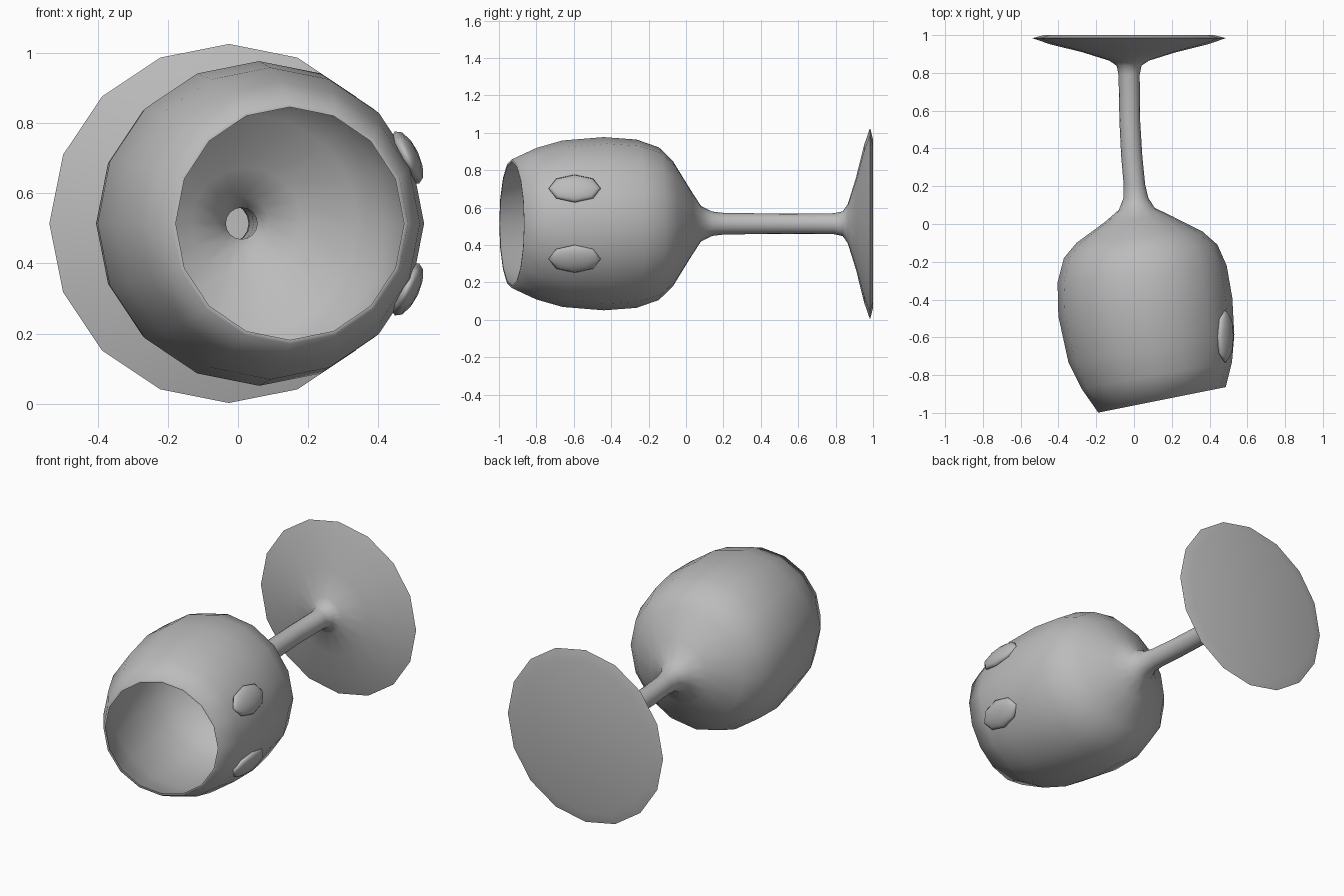
import bpy
import bmesh
from math import cos, sin, pi, radians

SIDES = 16
MID_Z = 0.514   # height of the goblet's long axis
WALL = 0.02     # glass thickness

if "Cube" in bpy.data.objects:
    bpy.data.objects.remove(bpy.data.objects["Cube"])

grey = bpy.data.materials.new("plain_grey")
grey.use_nodes = True
colour = (0.5, 0.5, 0.5, 1)
grey.diffuse_color = colour
grey.node_tree.nodes["Principled BSDF"].inputs["Base Color"].default_value = colour


def finish(obj, angle):
    """Give the object its colour and smooth shading."""
    obj.data.materials.clear()
    obj.data.materials.append(grey)
    bpy.ops.object.select_all(action='DESELECT')
    obj.select_set(True)
    bpy.context.view_layer.objects.active = obj
    bpy.ops.object.shade_smooth_by_angle(angle=radians(angle))


def loft(name, rings):
    """Skin round sections given as (x, y, radius, tilt), capping the last."""
    bm = bmesh.new()
    loops = []
    for x, y, r, tilt in rings:
        t = radians(tilt)
        loop = []
        for i in range(SIDES):
            a = 2 * pi * i / SIDES
            side = r * cos(a)
            loop.append(bm.verts.new((x + side * cos(t), y + side * sin(t),
                                      MID_Z + r * sin(a))))
        loops.append(loop)
    for p, q in zip(loops, loops[1:]):
        for i in range(SIDES):
            j = (i + 1) % SIDES
            bm.faces.new((p[j], p[i], q[i], q[j]))
    bm.faces.new(list(reversed(loops[-1])))
    mesh = bpy.data.meshes.new(name)
    bm.to_mesh(mesh)
    bm.free()
    obj = bpy.data.objects.new(name, mesh)
    bpy.context.collection.objects.link(obj)
    finish(obj, 75)
    return obj


# Bowl sections, from the slanted rim to the neck
bowl = [
    (0.148, -0.931, 0.344, 11.3),
    (0.12, -0.80, 0.405, 10),
    (0.092, -0.66, 0.445, 9.5),
    (0.06, -0.44, 0.463, 6),
    (0.043, -0.265, 0.45, 5.7),
    (0.035, -0.145, 0.408, 5),
    (0.03, -0.07, 0.335, 5),
    (0.024, 0.025, 0.18, 5),
    (0.015, 0.08, 0.095, 3),
    (0.01, 0.14, 0.065, 0),
]

# Bent stem
stem = [
    (0.002, 0.21, 0.057, 0),
    (-0.012, 0.36, 0.056, 0),
    (-0.022, 0.54, 0.055, 0),
    (-0.026, 0.79, 0.056, 0),
]

# Foot, flaring out to a thin edge and a flat underside
foot = [(-0.026, y, r, 0) for y, r in (
    (0.838, 0.066), (0.865, 0.105), (0.91, 0.25),
    (0.952, 0.42), (0.984, 0.512), (1.0, 0.45))]

# Inside of the bowl, open into the hollow stem
inside = [(x, y, r - WALL, t) for x, y, r, t in reversed(bowl[1:])]
rim = bowl[0]
inside.append((rim[0], rim[1], rim[2] - 0.012, rim[3]))

loft("goblet", inside + bowl + stem + foot)

# Two oval studs on the left of the bowl
for name, sign in (("upper_stud", 1), ("lower_stud", -1)):
    bpy.ops.mesh.primitive_uv_sphere_add(
        segments=8, ring_count=6, radius=1,
        location=(0.482, -0.595, MID_Z + sign * 0.188),
        rotation=(0, radians(90 - sign * 25), 0))
    stud = bpy.context.object
    stud.name = name
    stud.scale = (0.082, 0.14, 0.035)
    finish(stud, 75)
